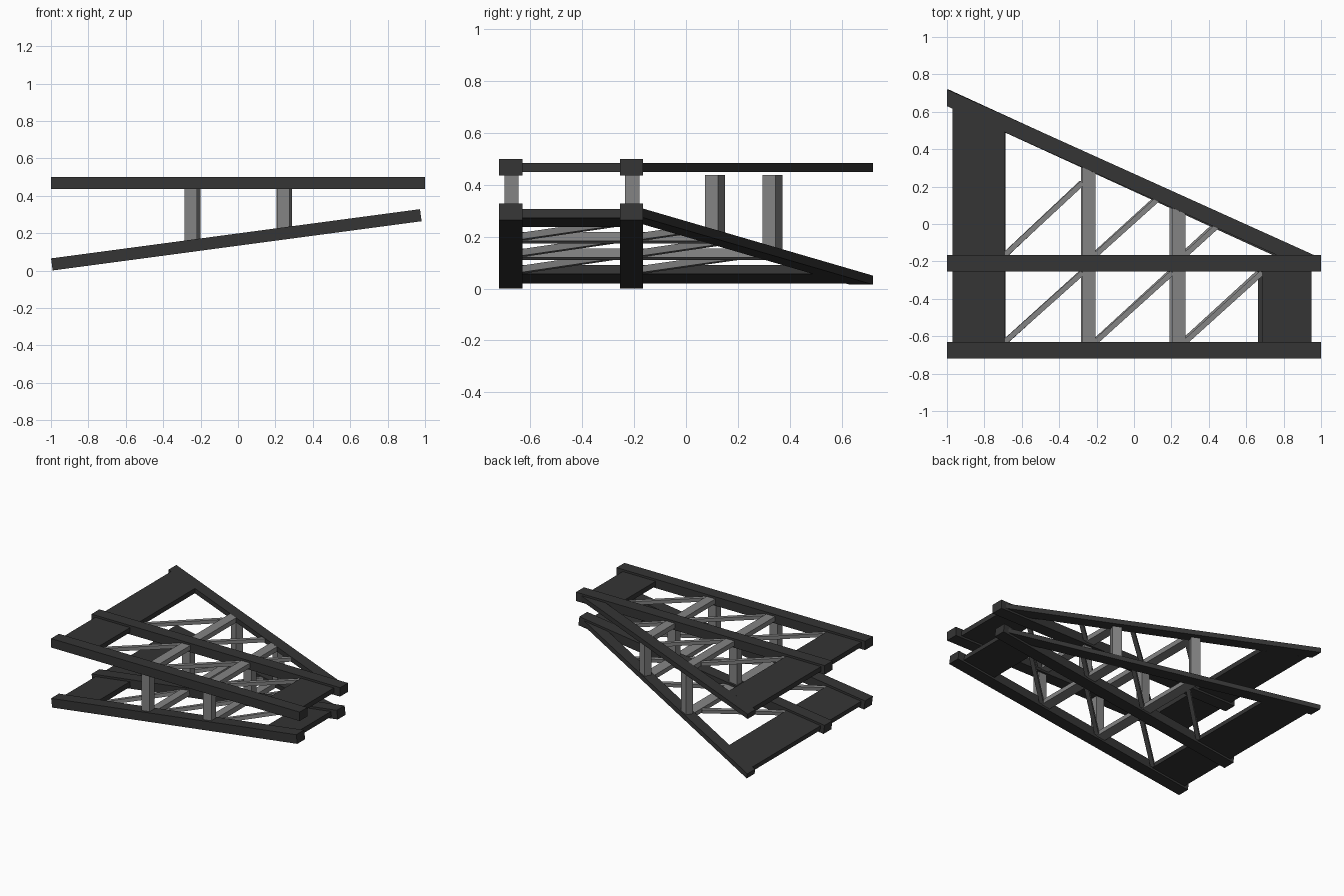
import bpy, bmesh, math
from mathutils import Matrix, Vector

if "Cube" in bpy.data.objects:
    bpy.data.objects.remove(bpy.data.objects["Cube"])


def material(name, v):
    m = bpy.data.materials.new(name)
    m.diffuse_color = (v, v, v, 1)
    m.use_nodes = True
    m.node_tree.nodes["Principled BSDF"].inputs["Base Color"].default_value = m.diffuse_color
    return m


DARK = material("charcoal", 0.035)
GREY = material("mid grey", 0.23)


def prism(name, outline, height, mat, mtx, z=0.0):
    """Extrude a plan outline, centred on height z, then place it with mtx."""
    bm = bmesh.new()
    f = bm.faces.new([bm.verts.new((x, y, z - height / 2)) for x, y in outline])
    up = bmesh.ops.extrude_face_region(bm, geom=[f])["geom"]
    bmesh.ops.translate(bm, vec=(0, 0, height),
                        verts=[g for g in up if isinstance(g, bmesh.types.BMVert)])
    bmesh.ops.recalc_face_normals(bm, faces=bm.faces)
    bm.transform(mtx)
    me = bpy.data.meshes.new(name)
    bm.to_mesh(me)
    bm.free()
    me.materials.append(mat)
    ob = bpy.data.objects.new(name, me)
    bpy.context.collection.objects.link(ob)
    return ob


def rect(x0, x1, y0, y1):
    return [(x0, y0), (x1, y0), (x1, y1), (x0, y1)]


def bar(a, b, w):
    a, b = Vector(a), Vector(b)
    d = (b - a).normalized()
    n = Vector((-d.y, d.x)) * w / 2
    return [tuple(p) for p in (a - n, b - n, b + n, a + n)]


SLOPE = -0.4515


def back_outer(x):
    return 0.72 + SLOPE * (x + 1)


def back_inner(x):
    return back_outer(x) - 0.09


FRONT, MID = (-0.72, -0.63), (-0.255, -0.165)
THIN = 0.035
TILT = math.radians(7.6)


def deck(tag, m):
    # straight rails
    for name, (y0, y1) in (("front_rail", FRONT), ("middle_rail", MID)):
        prism(tag + name, rect(-1, 1, y0, y1), 0.065, DARK, m)
    # slanted back rail
    prism(tag + "slanted_rail",
          [(-1, back_inner(-1)), (0.95, -0.25), (0.96, back_outer(0.96)),
           (-1, back_outer(-1))], THIN, DARK, m)
    # end plates
    prism(tag + "left_front_plate", rect(-0.97, -0.69, FRONT[1], MID[0]), THIN, DARK, m)
    prism(tag + "left_back_plate",
          [(-0.97, MID[1]), (-0.69, MID[1]), (-0.69, back_inner(-0.69)),
           (-0.97, back_inner(-0.97))], THIN, DARK, m)
    prism(tag + "right_plate", rect(0.685, 0.95, FRONT[1], MID[0]), THIN, DARK, m)
    # cross members
    for c in (-0.24, 0.24):
        l, r = c - 0.035, c + 0.035
        prism(tag + "front_cross_member", rect(l, r, FRONT[1], MID[0]), THIN, GREY, m)
        prism(tag + "back_cross_member",
              [(l, MID[1]), (r, MID[1]), (r, back_inner(r)), (l, back_inner(l))],
              THIN, GREY, m)
    # diagonal braces, one per bay
    for x0, x1 in ((-0.69, -0.275), (-0.205, 0.205), (0.275, 0.685)):
        prism(tag + "front_brace", bar((x0, -0.63), (x1, -0.26), 0.028), 0.026, GREY, m)
    for a, b in (((-0.69, -0.165), (-0.275, 0.22)),
                 ((-0.205, -0.165), (0.135, 0.14)),
                 ((0.275, -0.165), (0.44, -0.015))):
        prism(tag + "back_brace", bar(a, b, 0.028), 0.026, GREY, m)


# level upper deck and tilted lower deck
deck("upper_", Matrix.Translation((0, 0, 0.4675)))
deck("lower_", Matrix.Translation((-0.009, 0, 0.1645))
     @ Matrix.Rotation(-TILT, 4, 'Y') @ Matrix.Diagonal((0.995, 1, 1, 1)))


# upright posts between the decks
def post(name, x, y, angle=0.0):
    z0, z1 = 0.1645 + math.tan(TILT) * (x + 0.009), 0.438
    m = Matrix.Translation((x, y, (z0 + z1) / 2)) @ Matrix.Rotation(angle, 4, 'Z')
    prism(name, rect(-0.0325, 0.0325, -0.0275, 0.0275), z1 - z0, GREY, m)


for x in (-0.2525, 0.2425):
    post("front_post", x, -0.6725)
    post("middle_post", x, -0.2075)
for x in (-0.242, 0.248):
    post("back_post", x, back_outer(x) - 0.045, math.atan(SLOPE))
